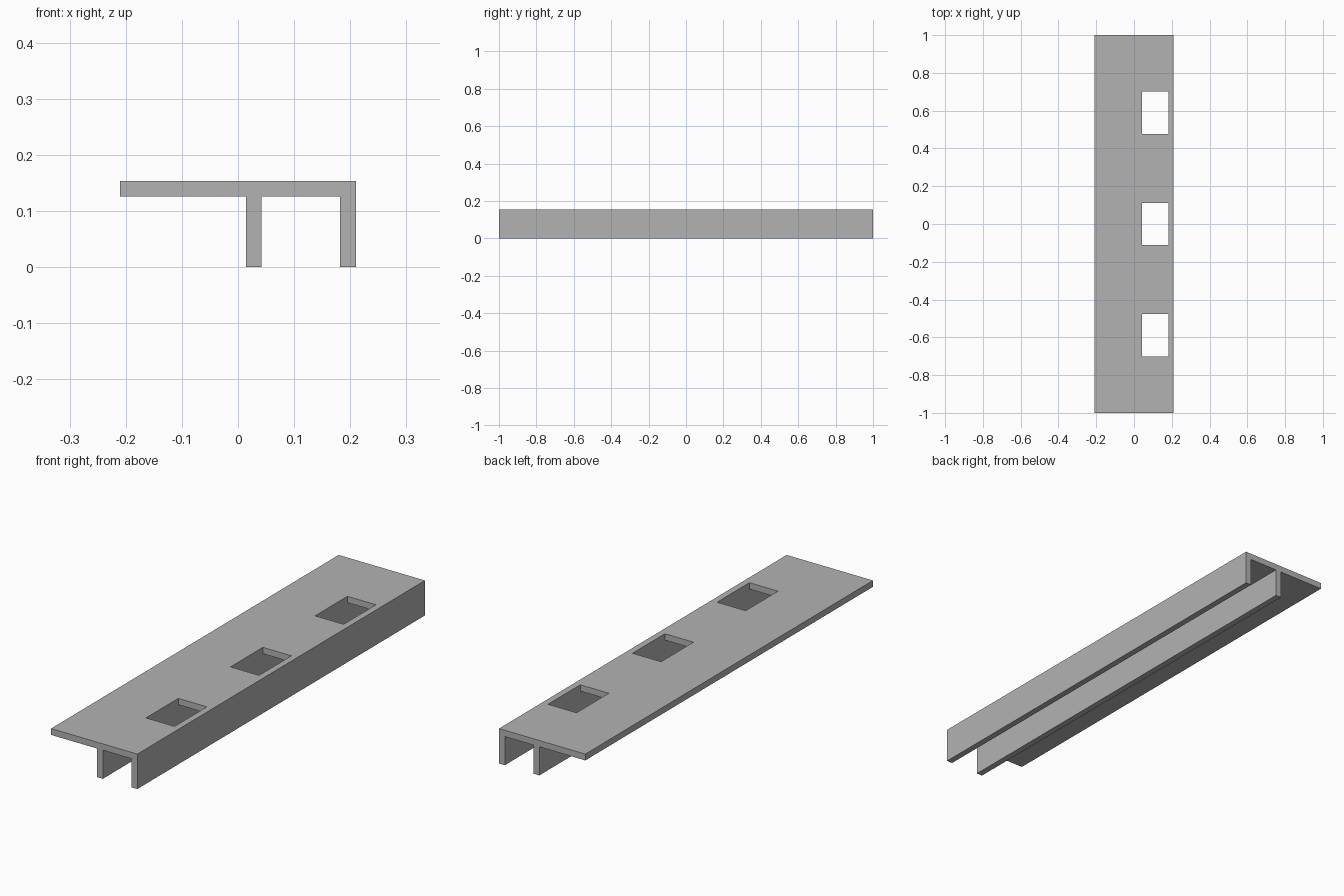
import bpy
import bmesh

cube = bpy.data.objects.get("Cube")
if cube:
    bpy.data.objects.remove(cube, do_unlink=True)

HALF_W, HALF_L, TOP, T = 0.21, 1.0, 0.154, 0.028
UNDER = TOP - T
INNER_LEFT, INNER_RIGHT = 0.042, HALF_W - T   # clear channel between the two ribs
HOLE_HALF, HOLE_PITCH = 0.1125, 0.588

grey = bpy.data.materials.new("plain grey")
grey.use_nodes = True
colour = (0.45, 0.45, 0.45, 1)
grey.diffuse_color = colour
grey.node_tree.nodes["Principled BSDF"].inputs["Base Color"].default_value = colour


def extrude_profile(name, points, y0, y1):
    """Solid made from an x-z outline swept along y."""
    bm = bmesh.new()
    face = bm.faces.new([bm.verts.new((x, y0, z)) for x, z in points])
    swept = bmesh.ops.extrude_face_region(bm, geom=[face])["geom"]
    verts = [v for v in swept if isinstance(v, bmesh.types.BMVert)]
    bmesh.ops.translate(bm, verts=verts, vec=(0, y1 - y0, 0))
    bmesh.ops.recalc_face_normals(bm, faces=bm.faces)
    mesh = bpy.data.meshes.new(name)
    bm.to_mesh(mesh)
    bm.free()
    mesh.materials.append(grey)
    obj = bpy.data.objects.new(name, mesh)
    bpy.context.collection.objects.link(obj)
    return obj


# Deck with an outer rib and an inner rib, as one section
section = [
    (-HALF_W, TOP), (-HALF_W, UNDER),
    (INNER_LEFT - T, UNDER), (INNER_LEFT - T, 0), (INNER_LEFT, 0), (INNER_LEFT, UNDER),
    (INNER_RIGHT, UNDER), (INNER_RIGHT, 0), (HALF_W, 0), (HALF_W, TOP),
]
rail = extrude_profile("ribbed_rail", section, -HALF_L, HALF_L)

# Three rectangular openings through the deck, over the channel
gap = 0.0003
x0, x1 = INNER_LEFT + gap, INNER_RIGHT - gap
z0, z1 = UNDER - T, TOP + T
for i in (-1, 0, 1):
    y = i * HOLE_PITCH
    cutter = extrude_profile(f"opening_cutter_{i + 2}",
                             [(x0, z0), (x1, z0), (x1, z1), (x0, z1)],
                             y - HOLE_HALF, y + HOLE_HALF)
    cutter.hide_render = True
    cutter.hide_viewport = True
    cutter.display_type = 'WIRE'
    cut = rail.modifiers.new(f"opening_{i + 2}", 'BOOLEAN')
    cut.operation = 'DIFFERENCE'
    cut.solver = 'EXACT'
    cut.object = cutter
